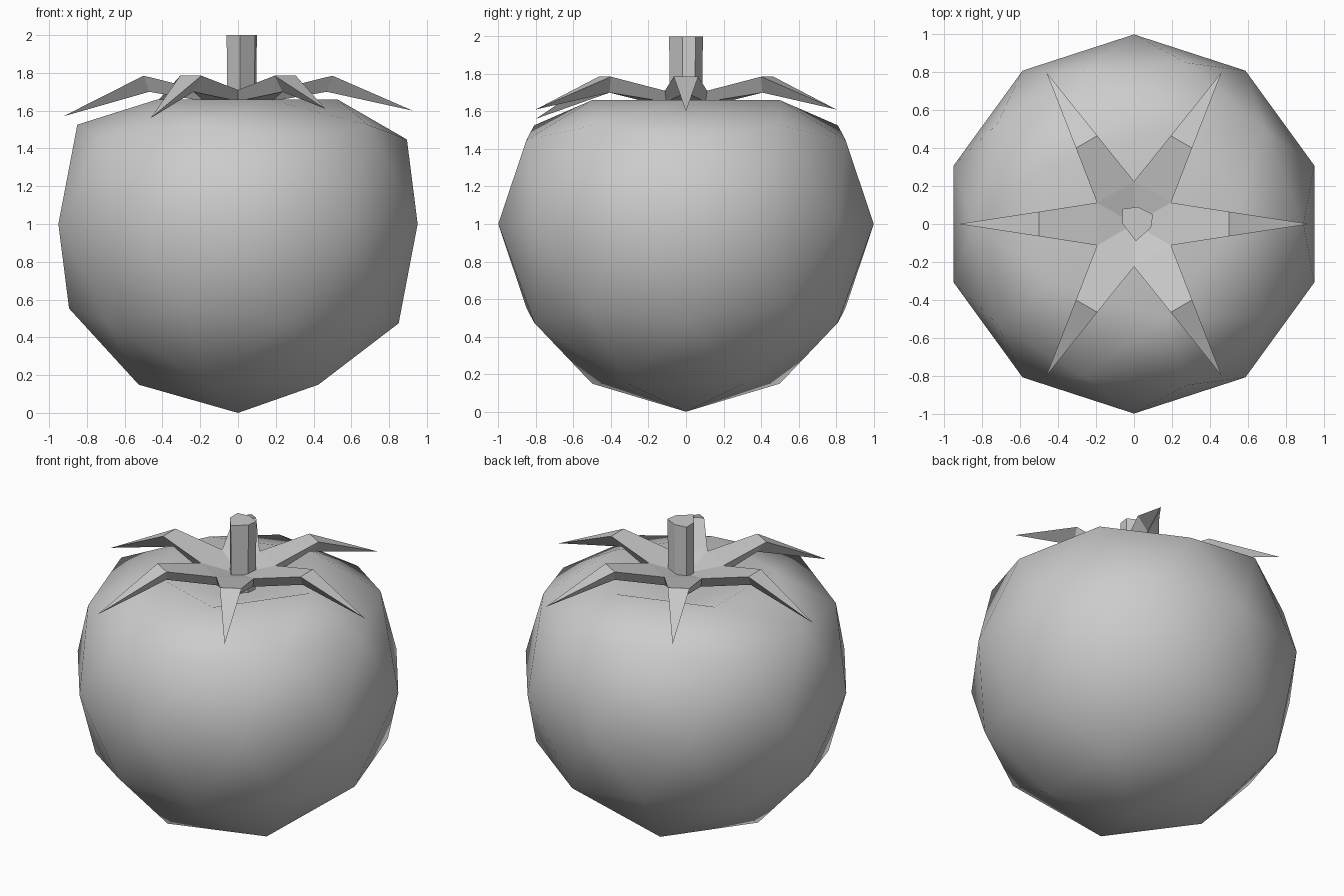
import bpy, bmesh, math
from mathutils import Vector

if "Cube" in bpy.data.objects:
    bpy.data.objects.remove(bpy.data.objects["Cube"])

grey = bpy.data.materials.new("plain grey")
grey.diffuse_color = (0.6, 0.6, 0.6, 1)
grey.use_nodes = True
grey.node_tree.nodes["Principled BSDF"].inputs["Base Color"].default_value = grey.diffuse_color


def finish(bm, name, smooth=False):
    bmesh.ops.recalc_face_normals(bm, faces=bm.faces)
    me = bpy.data.meshes.new(name)
    for f in bm.faces:
        f.smooth = smooth
    bm.to_mesh(me)
    bm.free()
    me.materials.append(grey)
    ob = bpy.data.objects.new(name, me)
    bpy.context.collection.objects.link(ob)
    return ob


# Fruit: low icosphere with its top flattened and dented
bm = bmesh.new()
bmesh.ops.create_icosphere(bm, subdivisions=2, radius=1.0)
for v in bm.verts:
    v.co.z += 1
    if v.co.z > 1.95:
        v.co.z = 1.47
    elif v.co.z > 1.7:
        v.co.z = 1.66
finish(bm, "fruit_body", True)

# Leaf crown: six arched, keeled leaves joined in a shallow bowl
bm = bmesh.new()


def polar(r, degrees, z, side=0.0):
    a = math.radians(degrees)
    return bm.verts.new((r * math.cos(a) - side * math.sin(a),
                         r * math.sin(a) + side * math.cos(a), z))


top_centre = bm.verts.new((0, 0, 1.65))
low_centre = bm.verts.new((0, 0, 1.57))
notch = [polar(0.225, 60 * k + 30, 1.71) for k in range(6)]
notch_low = [polar(0.21, 60 * k + 30, 1.65) for k in range(6)]
tip_z = [1.60, 1.61, 1.61, 1.57, 1.56, 1.61]
for k in range(6):
    ang = 60 * k
    left = polar(0.50, ang, 1.785, 0.065)
    right = polar(0.50, ang, 1.785, -0.065)
    tip = polar(0.925, ang, tip_z[k])
    keel = polar(0.47, ang, 1.70)
    nl, nr = notch[k], notch[k - 1]
    bl, br = notch_low[k], notch_low[k - 1]
    for face in ((top_centre, nr, nl), (nr, right, left, nl), (right, tip, left),
                 (right, keel, tip), (left, tip, keel),
                 (nr, br, keel, right), (nl, left, keel, bl),
                 (br, bl, keel), (low_centre, bl, br)):
        bm.faces.new(face)
finish(bm, "leaf_crown")

# Stem: irregular six-sided stalk
bm = bmesh.new()
outline = [(-0.06, 0.08), (-0.06, 0.0), (0.01, -0.09),
           (0.09, -0.02), (0.10, 0.05), (0.02, 0.09)]
rings = [[bm.verts.new((x * s, y * s, z)) for x, y in outline]
         for z, s in ((1.55, 0.95), (2.0, 1.0))]
for i in range(6):
    j = (i + 1) % 6
    bm.faces.new((rings[0][i], rings[0][j], rings[1][j], rings[1][i]))
bm.faces.new(rings[1])
bm.faces.new(rings[0][::-1])
finish(bm, "stem")
